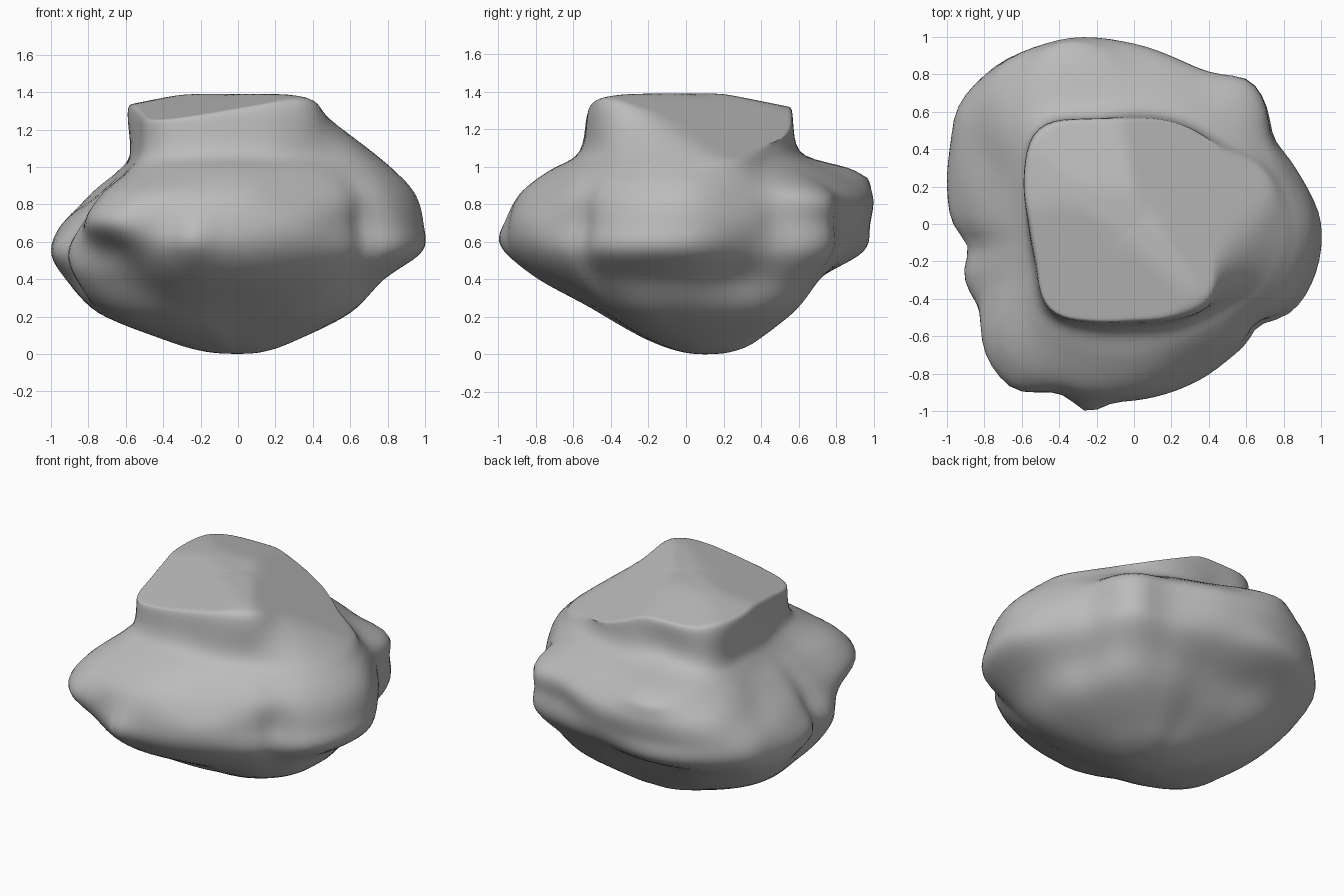
import bpy
import bmesh
import math

default_cube = bpy.data.objects.get("Cube")
if default_cube:
    bpy.data.objects.remove(default_cube, do_unlink=True)

# Contour heights and their radii (in hundredths), counter-clockwise from +x
HEIGHTS = [7, 22, 40, 55, 70, 85, 98, 108, 132]
CONTOURS = [
    [30, 32, 34, 34, 32, 34, 37, 40, 36, 33, 28, 26, 23, 24, 26, 28],
    [60, 62, 67, 61, 55, 59, 70, 77, 74, 72, 60, 50, 44, 46, 54, 60],
    [78, 74, 83, 76, 71, 76, 92, 98, 88, 91, 80, 82, 77, 74, 76, 79],
    [98, 87, 95, 88, 89, 102, 110, 106, 98, 95, 92, 97, 92, 88, 88, 98],
    [99, 91, 95, 89, 95, 105, 112, 101, 89, 89, 107, 98, 94, 90, 87, 97],
    [95, 87, 94, 89, 95, 106, 106, 82, 74, 77, 98, 93, 88, 82, 84, 92],
    [84, 79, 72, 73, 79, 99, 87, 68, 61, 64, 77, 75, 73, 70, 73, 82],
    [72, 73, 62, 60, 60, 63, 74, 62, 57, 58, 66, 60, 56, 58, 62, 71],
    [44, 53, 60, 58, 56, 61, 72, 64, 56, 56, 64, 56, 52, 55, 59, 48],
]
# Local swellings and notches: angle in degrees, height, angular width, height width, amount
BUMPS = [
    (-104, 0.62, 0.09, 0.13, 0.06),
    (188, 0.58, 0.11, 0.22, -0.07),
    (33, 0.75, 0.14, 0.25, -0.05),
    (52, 0.68, 0.12, 0.25, 0.04),
    (-39, 0.65, 0.10, 0.25, -0.05),
    (235, 0.70, 0.12, 0.15, 0.04),
    (147, 0.62, 0.14, 0.20, 0.03),
]
# Sloping facets on the plateau: direction x, direction y, start, slope
FACETS = [(0.85, 0.53, 0.1, 0.55), (-0.64, -0.77, 0.1, 0.26), (0, 1, 0.2, 0.2), (-1, 0, 0.3, 0.2)]
STEPS = 6


def spline(a, b, c, d, t):
    """Smooth curve from b to c, steered by its neighbours a and d."""
    return b + 0.5 * t * (c - a + t * (2 * a - 5 * b + 4 * c - d
                                       + t * (3 * (b - c) + d - a)))


def refine(values, closed):
    """Insert spline points between all neighbouring values."""
    n = len(values)

    def pick(i):
        return values[i % n] if closed else values[min(max(i, 0), n - 1)]

    out = [spline(*(pick(i + k) for k in (-1, 0, 1, 2)), s / STEPS)
           for i in range(n if closed else n - 1) for s in range(STEPS)]
    return out if closed else out + [values[-1]]


def bump(angle, height):
    total = 0
    for a, h, wa, wh, amount in BUMPS:
        da = math.remainder(angle - math.radians(a), math.tau) / wa
        dh = (height - h) / wh
        total += amount * math.exp(-da * da - dh * dh)
    return total


def surface_point(angle, r, z):
    """Place one point, with the base moved back and the plateau facets cut."""
    if r > 0:
        r += bump(angle, z)
    x, y = r * math.cos(angle), r * math.sin(angle)
    for dx, dy, start, slope in FACETS:
        z = min(z, 1.39 - slope * (x * dx + y * dy - start))
    return x, y + 0.1 * max(0, 1 - z / 0.25) ** 2, z


def scaled(row, factor):
    return [r * factor for r in row]


# Close the stack with a blunt base below and a nearly flat plateau above
base, rim = CONTOURS[0], CONTOURS[-1]
rows = [scaled(base, 0), scaled(base, 0.45)] + CONTOURS
rows += [scaled(rim, f) for f in (0.85, 0.4, 0)]
levels = refine([0, 1.2] + HEIGHTS + [138, 139, 139], False)
rows = [refine(row, True) for row in rows]
columns = [refine(list(column), False) for column in zip(*rows)]

# Loft the boulder surface
bm = bmesh.new()
grid = []
for i, column in enumerate(columns):
    angle = math.tau * i / len(columns)
    grid.append([bm.verts.new(surface_point(angle, max(r, 0) / 100, max(z, 0) / 100))
                 for r, z in zip(column, levels)])
for i, strip in enumerate(grid):
    after = grid[(i + 1) % len(grid)]
    for j in range(len(strip) - 1):
        bm.faces.new((strip[j], after[j], after[j + 1], strip[j + 1]))
bmesh.ops.remove_doubles(bm, verts=bm.verts, dist=0.0005)

# Wear the facet edges down a little
upper = [v for v in bm.verts if v.co.z > 0.95]
for _ in range(5):
    bmesh.ops.smooth_vert(bm, verts=upper, factor=0.5,
                          use_axis_x=True, use_axis_y=True, use_axis_z=True)
bmesh.ops.recalc_face_normals(bm, faces=bm.faces)

mesh = bpy.data.meshes.new("boulder")
bm.to_mesh(mesh)
bm.free()
boulder = bpy.data.objects.new("boulder", mesh)
bpy.context.collection.objects.link(boulder)

# Plain stone colour
stone = bpy.data.materials.new("grey_stone")
stone.use_nodes = True
colour = (0.5, 0.5, 0.5, 1)
stone.diffuse_color = colour
stone.node_tree.nodes["Principled BSDF"].inputs["Base Color"].default_value = colour
mesh.materials.append(stone)

# Smooth shading
bpy.context.view_layer.objects.active = boulder
boulder.select_set(True)
bpy.ops.object.shade_smooth_by_angle(angle=math.radians(60))
